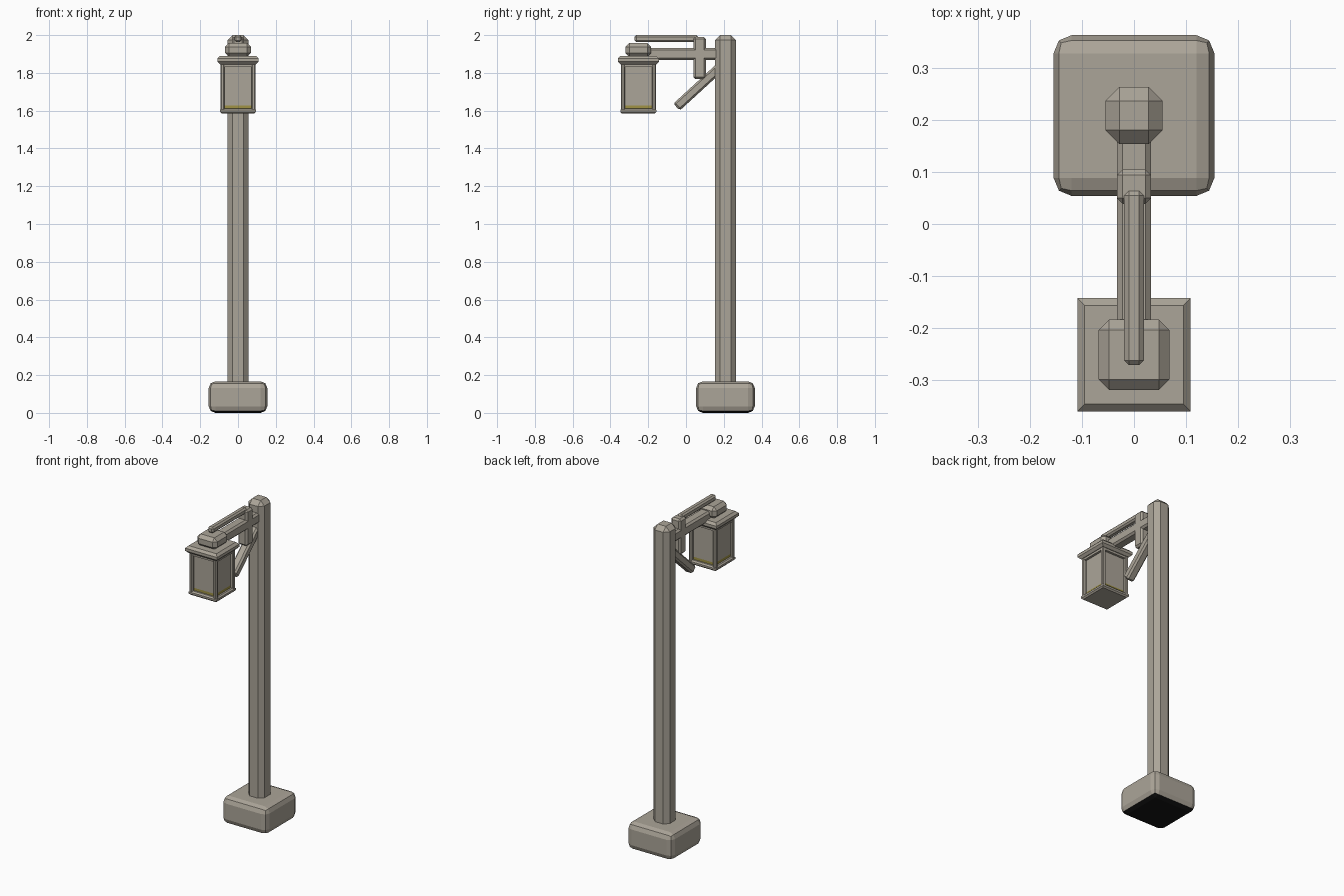
import bpy, bmesh, math
from mathutils import Matrix, Vector

if "Cube" in bpy.data.objects:
    bpy.data.objects.remove(bpy.data.objects["Cube"])


def material(name, rgb):
    m = bpy.data.materials.new(name)
    m.diffuse_color = (*rgb, 1)
    m.use_nodes = True
    m.node_tree.nodes["Principled BSDF"].inputs["Base Color"].default_value = m.diffuse_color
    return m


STONE = material("warm grey", (0.41, 0.375, 0.315))
BLACK = material("black underside", (0.008, 0.008, 0.008))
GOLD = material("dull yellow", (0.35, 0.29, 0.06))


def box(name, lo, hi, bevel=0.0, segments=1, flat_only=False, tilt=0.0, mats=(STONE,), rule=None):
    """Bevelled box between two corners; flat_only leaves vertical edges sharp."""
    lo, hi = Vector(lo), Vector(hi)
    mid, size = (lo + hi) / 2, hi - lo
    bm = bmesh.new()
    bmesh.ops.create_cube(bm, size=1, matrix=Matrix.Diagonal((*size, 1)))
    if bevel:
        edges = [e for e in bm.edges
                 if not flat_only or abs(e.verts[0].co.z - e.verts[1].co.z) < 1e-5]
        bmesh.ops.bevel(bm, geom=edges, offset=bevel, segments=segments,
                        profile=0.5, affect='EDGES')
    bm.normal_update()
    if rule:
        for f in bm.faces:
            f.material_index = rule(f)
    bmesh.ops.transform(bm, verts=bm.verts,
                        matrix=Matrix.Translation(mid) @ Matrix.Rotation(tilt, 4, 'X'))
    me = bpy.data.meshes.new(name)
    bm.to_mesh(me)
    bm.free()
    for m in mats:
        me.materials.append(m)
    ob = bpy.data.objects.new(name, me)
    bpy.context.collection.objects.link(ob)
    return ob


# Foot block with dark underside
box("base", (-0.155, 0.054, 0), (0.155, 0.364, 0.167), 0.035, 2,
    mats=(STONE, BLACK), rule=lambda f: 1 if f.normal.z < -0.85 else 0)

# Post with chamfered corners and top
box("post", (-0.055, 0.154, 0.05), (0.055, 0.264, 2.0), 0.027)

# Arm, upright block, top rod and diagonal brace
box("arm", (-0.033, -0.26, 1.868), (0.033, 0.19, 1.932), 0.011)
box("upright_block", (-0.033, 0.039, 1.767), (0.033, 0.105, 1.99), 0.011)
box("top_rod", (-0.019, -0.272, 1.963), (0.019, 0.064, 2.0), 0.009)
length, cy, cz = 0.32, 0.068, 1.727
box("brace", (-0.027, cy - length / 2, cz - 0.025), (0.027, cy + length / 2, cz + 0.025),
    0.01, tilt=math.radians(42.5))

# Lantern, centred on y = LY
LY = -0.252


def lantern_box(name, half, z0, z1, **kw):
    return box(name, (-half, LY - half, z0), (half, LY + half, z1), **kw)


lantern_box("lantern_cap", 0.068, 1.885, 1.958, bevel=0.02)
lantern_box("lantern_roof", 0.109, 1.845, 1.89, bevel=0.014, flat_only=True)
lantern_box("lantern_floor", 0.095, 1.585, 1.612, bevel=0.008, flat_only=True)
lantern_box("lantern_panes", 0.077, 1.628, 1.86)
lantern_box("lantern_glow_band", 0.077, 1.605, 1.628, mats=(GOLD,))
for sx in (-1, 1):
    for sy in (-1, 1):
        x, y = sx * 0.082, LY + sy * 0.082
        box("lantern_corner_post", (x - 0.011, y - 0.011, 1.595), (x + 0.011, y + 0.011, 1.86), 0.005)
# Thin rails under the roof edge
for s in (-1, 1):
    box("lantern_rail_y", (-0.08, LY + s * 0.082 - 0.009, 1.832), (0.08, LY + s * 0.082 + 0.009, 1.86))
    box("lantern_rail_x", (s * 0.082 - 0.009, LY - 0.08, 1.832), (s * 0.082 + 0.009, LY + 0.08, 1.86))
